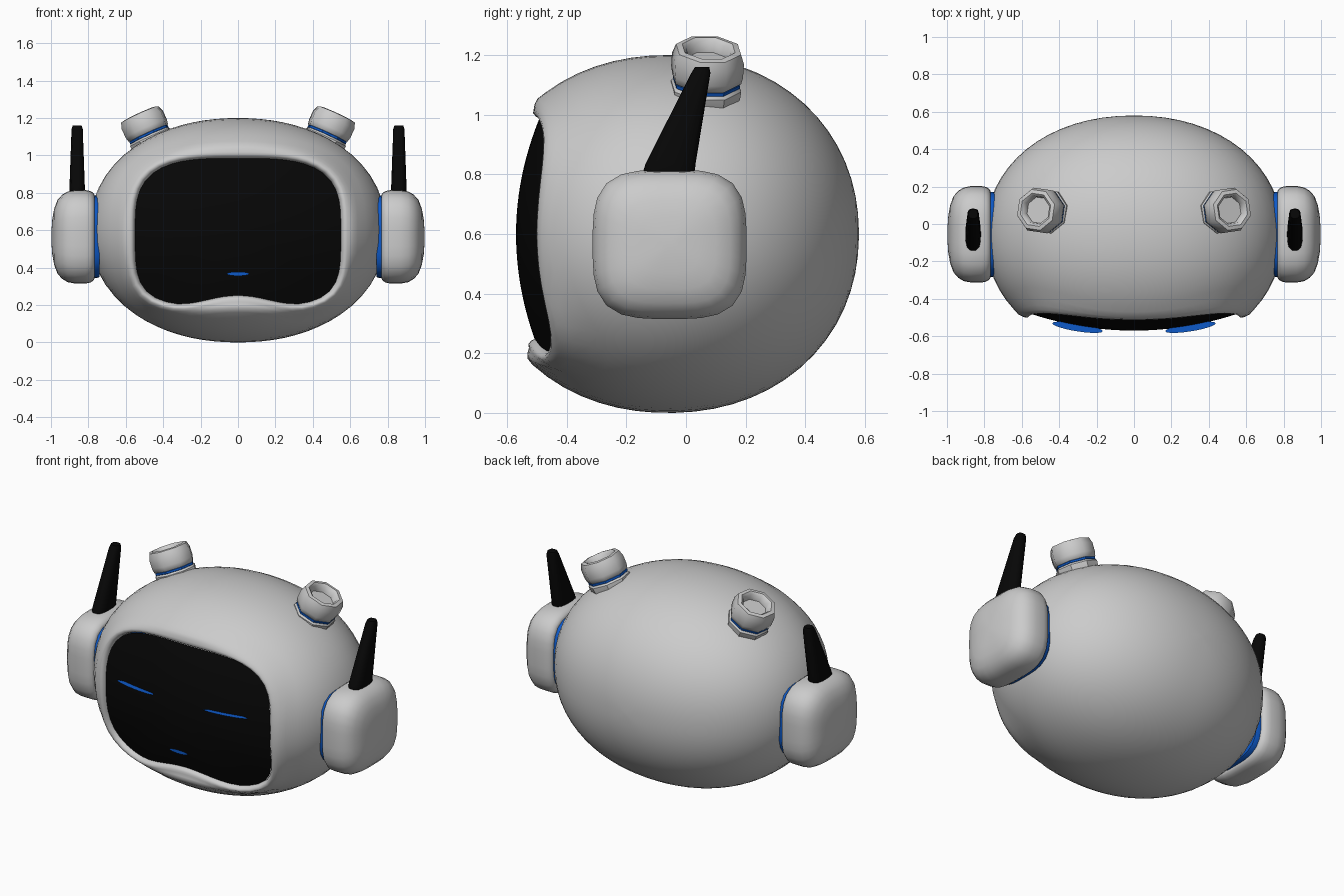
import bpy, bmesh, math
from mathutils import Vector

if "Cube" in bpy.data.objects:
    bpy.data.objects.remove(bpy.data.objects["Cube"])


def material(name, color):
    m = bpy.data.materials.new(name)
    m.diffuse_color = color
    m.use_nodes = True
    m.node_tree.nodes["Principled BSDF"].inputs["Base Color"].default_value = m.diffuse_color
    return m


BLACK = material("black", (0.002, 0.002, 0.002, 1))
BLUE = material("blue", (0.004, 0.1, 0.58, 1))


def loft(name, rings, mat=None, cap_start=True, cap_end=True, angle=40):
    """Skin a list of closed rings that all have the same point count."""
    bm = bmesh.new()
    vs = [[bm.verts.new(p) for p in ring] for ring in rings]
    n = len(vs[0])
    for a, b in zip(vs, vs[1:]):
        for i in range(n):
            j = (i + 1) % n
            bm.faces.new((a[i], a[j], b[j], b[i]))
    if cap_start:
        bm.faces.new(vs[0])
    if cap_end:
        bm.faces.new(vs[-1])
    if len(bm.faces) > 1:
        bmesh.ops.recalc_face_normals(bm, faces=bm.faces)
    me = bpy.data.meshes.new(name)
    bm.to_mesh(me)
    bm.free()
    ob = bpy.data.objects.new(name, me)
    bpy.context.collection.objects.link(ob)
    if mat:
        me.materials.append(mat)
    bpy.ops.object.select_all(action='DESELECT')
    ob.select_set(True)
    bpy.context.view_layer.objects.active = ob
    bpy.ops.object.shade_smooth_by_angle(angle=math.radians(angle))
    return ob


def on_super(d, center, half, n):
    """Point of a superellipsoid in direction d."""
    k = sum(abs(c) ** n for c in d) ** (-1 / n)
    return Vector([center[i] + half[i] * d[i] * k for i in range(3)])


def circle(n):
    return [(math.cos(2 * math.pi * i / n), math.sin(2 * math.pi * i / n)) for i in range(n)]


# Head shape and the outline of the face opening
HC, HR, HN = (0, -0.06, 0.6), (0.795, 0.64, 0.6), 2.12
N = 64


def outline(i):
    t = 2 * math.pi * i / N
    c, s = math.cos(t), math.sin(t)
    b, n = (0.385, 3.3) if s >= 0 else (0.405, 4.3)
    r = (abs(c / 0.55) ** n + abs(s / b) ** n) ** (-1 / n)
    x, z = r * c, r * s
    if s < 0 and abs(x) < 0.36:
        z += 0.028 * (1 + math.cos(math.pi * x / 0.36))
    return x, z


def grown(i, d):
    x, z = outline(i)
    k = 1 + d / math.hypot(x, z)
    return x * k, z * k


def head_y(x, z):
    k = 1 - abs(x / HR[0]) ** HN - abs(z / HR[2]) ** HN
    return HC[1] - HR[1] * max(k, 0) ** (1 / HN)


def lip_y(i):
    return 0.5 * head_y(*grown(i, 0.03)) - 0.243


# Shell: rounded lip first, then rings running back to the rear pole
rings = []
for d, dy in ((-0.01, 0.09), (0.0, 0.03), (0.008, 0.01), (0.02, 0.0), (0.034, 0.002)):
    ring = []
    for i in range(N):
        x, z = grown(i, d)
        ring.append((x, lip_y(i) + dy, z + 0.6))
    rings.append(ring)
for d, mix in ((0.05, 0.4), (0.068, 0.75)):
    ring = []
    for i in range(N):
        x, z = grown(i, d)
        ring.append((x, (1 - mix) * (lip_y(i) + 0.012) + mix * head_y(x, z), z + 0.6))
    rings.append(ring)
M = 24
for k in range(M):
    ring = []
    for i in range(N):
        x, z = grown(i, 0.09)
        u, v, w = x / HR[0], (HC[1] - head_y(x, z)) / HR[1], z / HR[2]
        p0, th = math.atan2(math.hypot(u, w), v), math.atan2(w, u)
        p = p0 + (math.pi - 0.02 - p0) * k / (M - 1)
        d = (math.sin(p) * math.cos(th), -math.cos(p), math.sin(p) * math.sin(th))
        ring.append(on_super(d, HC, HR, HN))
    rings.append(ring)
loft("head_shell", rings, cap_start=False, angle=120)

# Bulging face screen
rings = []
for k in range(13):
    t = 1 - k / 12 * 0.98
    ring = []
    for i in range(N):
        x, z = outline(i)
        y = -0.57 + (lip_y(i) + 0.02 + 0.57) * t * t
        ring.append((x * t, y, 0.6 + z * t))
    rings.append(ring)
loft("face_screen", rings, BLACK, cap_start=False)

# Mouth mark
loft("mouth", [[(0.06 * c, -0.57, 0.367 + 0.011 * s) for c, s in circle(24)]], BLUE, cap_end=False)


def ear_block(name, side, profile, mat=None):
    """Rounded-square sections along x; profile holds (x, scale)."""
    loft(name, [[on_super((0, c, s), (side * x, -0.055, 0.565), (1, 0.258 * k, 0.25 * k), 3.5)
                 for c, s in circle(32)] for x, k in profile], mat, angle=60)


KNOB_BASE = Vector((0.472, 0.068, 1.103))
KNOB_AXIS = Vector((0.41, 0.06, 0.9)).normalized()


def turned(name, profile, side, mat=None, **kw):
    """Eight-sided turned part along the tilted knob axis."""
    rot = KNOB_AXIS.to_track_quat('Z', 'Y').to_matrix()
    rings = []
    for r, t in profile:
        ring = []
        for i in range(8):
            a = math.pi * (i + 0.5) / 4
            p = KNOB_BASE + rot @ Vector((r * math.cos(a), r * math.sin(a), t))
            ring.append((p.x * side, p.y, p.z))
        rings.append(ring)
    loft(name, rings, mat, **kw)


for side, tag in ((1, "right"), (-1, "left")):
    # Ear pod, domed outward, with a blue inner pad
    ear_block("ear_pod_" + tag, side, ((0.768, 0.9), (0.774, 0.94), (0.79, 0.98), (0.815, 1.0), (0.87, 1.0),
                                       (0.91, 0.97), (0.94, 0.9), (0.965, 0.79), (0.983, 0.6),
                                       (0.993, 0.38), (0.998, 0.1)))
    ear_block("ear_pad_" + tag, side, ((0.74, 0.86), (0.755, 0.88), (0.775, 0.88)), BLUE)

    # Swept black fin
    loft("ear_fin_" + tag,
         [[on_super((c, s, 0), (side * 0.86, yc, z), (hx, hy, 1), 3) for c, s in circle(16)]
          for z, yc, hy, hx in ((0.78, -0.06, 0.08, 0.036), (0.815, -0.056, 0.086, 0.041),
                                (0.835, -0.052, 0.084, 0.041), (1.14, 0.05, 0.032, 0.03),
                                (1.16, 0.054, 0.024, 0.024))], BLACK)

    # Top knob: collar, blue band, hollow cap
    turned("knob_collar_" + tag, ((0.112, -0.06), (0.12, -0.03), (0.122, -0.008), (0.112, 0.005)), side)
    turned("knob_band_" + tag, ((0.112, 0.0), (0.116, 0.004), (0.116, 0.014), (0.112, 0.018)), side, BLUE)
    turned("knob_cap_" + tag, ((0.108, 0.012), (0.12, 0.02), (0.125, 0.045), (0.125, 0.095), (0.113, 0.128),
                               (0.092, 0.132), (0.078, 0.12), (0.073, 0.085)), side, angle=50)

    # Paper-thin eye line
    loft("eye_" + tag, [[(side * (0.302 + 0.135 * c), -0.552 + 0.021 * c + 0.022 * s, 0.67)
                         for c, s in circle(24)]], BLUE, cap_end=False)
